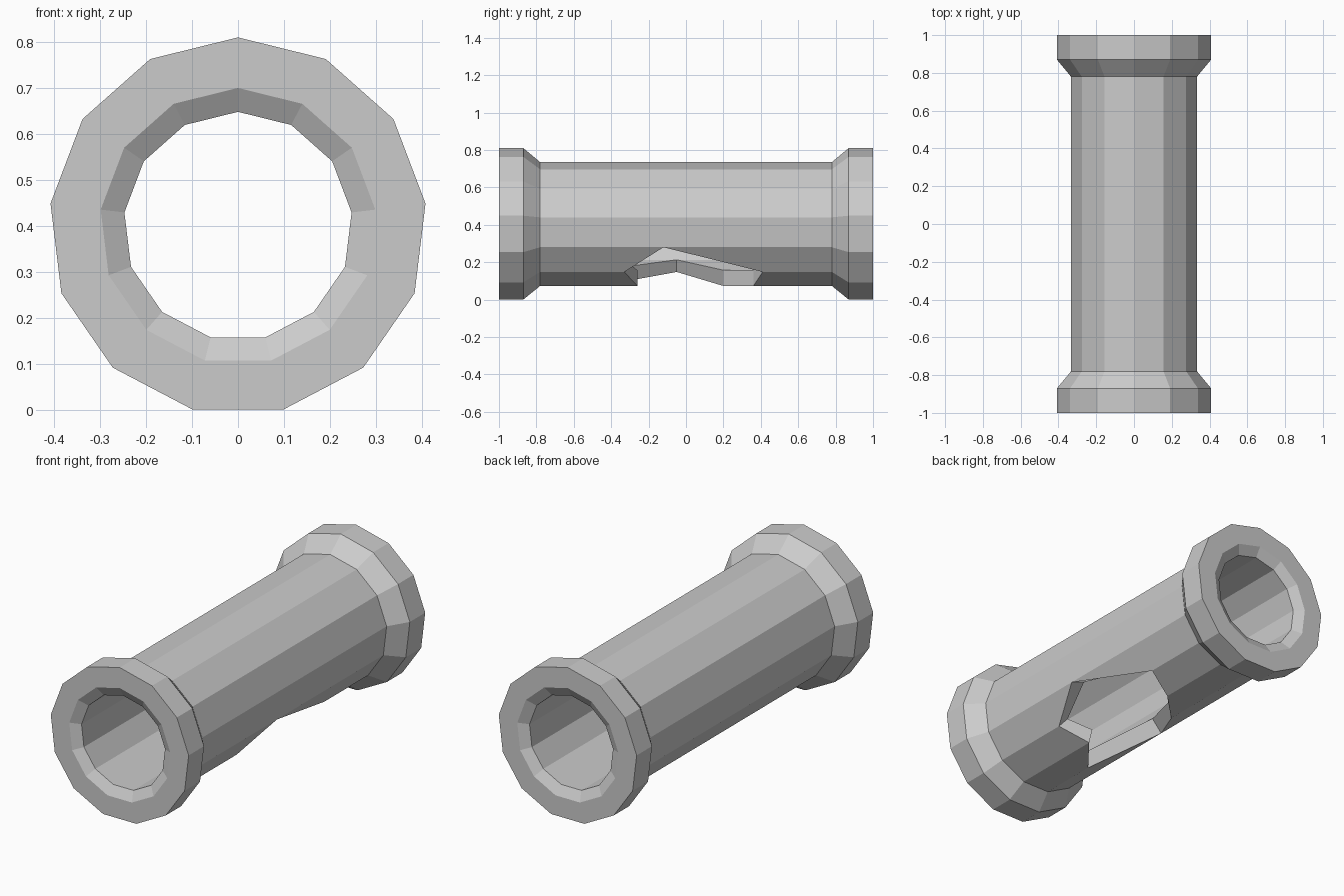
import bpy, bmesh, math

if "Cube" in bpy.data.objects:
    bpy.data.objects.remove(bpy.data.objects["Cube"])

SIDES = 13
R_FLANGE, R_TUBE, R_MOUTH, R_BORE = 0.411, 0.336, 0.301, 0.249
CENTRE_Z = R_FLANGE * math.cos(math.pi / SIDES)
Y_TUBE, Y_BORE = 0.78, 0.97

# Jagged hole in the underside: edge-line index -> (front y, back y)
HOLE = {4: (-0.12, -0.12), 5: (-0.33, 0.41), 6: (-0.26, 0.36),
        7: (-0.46, 0.20), 8: (-0.05, -0.05)}

bm = bmesh.new()


def vert(k, r, y):
    a = 2 * math.pi * k / SIDES
    return (r * math.sin(a), y, CENTRE_Z + r * math.cos(a))


def face(points):
    unique = [p for i, p in enumerate(points) if p not in points[:i]]
    bm.faces.new([bm.verts.new(p) for p in unique])


def quad(k, a, b):
    # a and b are (radius, y) profile points
    face([vert(k, *a), vert(k, *b), vert(k + 1, *b), vert(k + 1, *a)])


def long_strip(k, r, y):
    # One flat side of the tube, split in two where the hole crosses it
    n = k + 1
    if k in HOLE and n in HOLE:
        for end, side in ((-y, 0), (y, 1)):
            face([vert(k, r, end), vert(k, r, HOLE[k][side]),
                  vert(n, r, HOLE[n][side]), vert(n, r, end)])
    else:
        left = [vert(k, r, HOLE[k][0])] if k in HOLE else []
        right = [vert(n, r, HOLE[n][0])] if n in HOLE else []
        face([vert(k, r, -y)] + left + [vert(k, r, y), vert(n, r, y)]
             + right + [vert(n, r, -y)])


for k in range(SIDES):
    # Outer tube and bore
    long_strip(k, R_TUBE, Y_TUBE)
    long_strip(k, R_BORE, Y_BORE)
    # Collars at both ends
    profile = [(R_TUBE, Y_TUBE), (R_FLANGE, 0.87), (R_FLANGE, 1.0),
               (R_MOUTH, 1.0), (R_BORE, Y_BORE)]
    for s in (-1, 1):
        for (r1, y1), (r2, y2) in zip(profile, profile[1:]):
            quad(k, (r1, s * y1), (r2, s * y2))
    # Broken wall thickness around the hole
    if k in HOLE and k + 1 in HOLE:
        for side in (0, 1):
            ya, yb = HOLE[k][side], HOLE[k + 1][side]
            face([vert(k, R_TUBE, ya), vert(k + 1, R_TUBE, yb),
                  vert(k + 1, R_BORE, yb), vert(k, R_BORE, ya)])

bmesh.ops.remove_doubles(bm, verts=bm.verts[:], dist=1e-4)
bmesh.ops.recalc_face_normals(bm, faces=bm.faces[:])
mesh = bpy.data.meshes.new("broken_pipe")
bm.to_mesh(mesh)
bm.free()
bpy.context.collection.objects.link(bpy.data.objects.new("broken_pipe", mesh))
